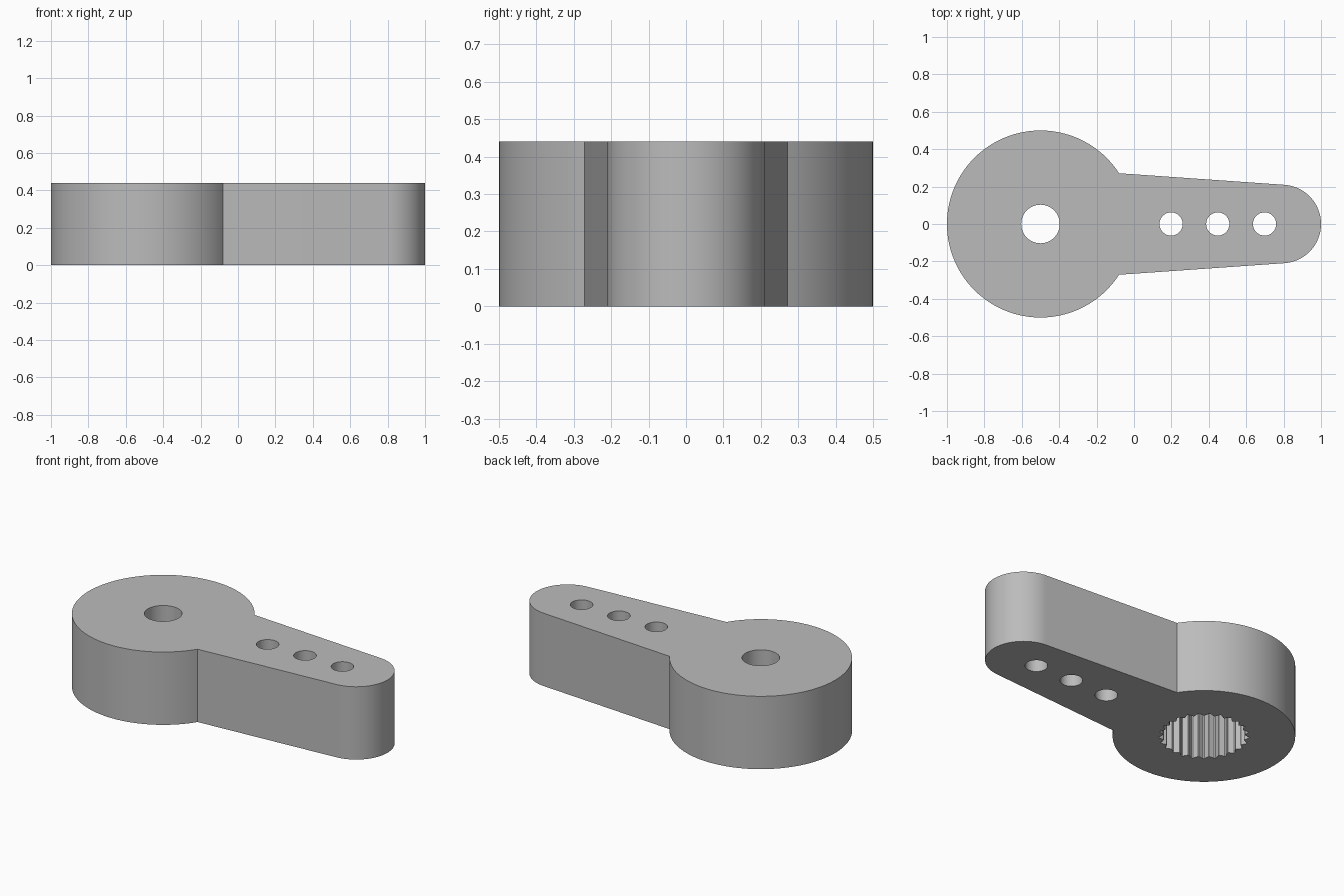
import bpy, bmesh
from math import sin, cos, pi, asin, acos, radians

cube = bpy.data.objects.get("Cube")
if cube:
    bpy.data.objects.remove(cube, do_unlink=True)

HEIGHT = 0.44
HUB_X, HUB_R = -0.5, 0.5
TIP_X, TIP_R = 0.79, 0.21
ARM_ROOT_R = 0.3          # width of the tapered arm at the hub centre
SOCKET_DEPTH = 0.33
TEETH = 25


def arc(cx, r, a0, a1, n):
    return [(cx + r * cos(a0 + (a1 - a0) * i / n), r * sin(a0 + (a1 - a0) * i / n))
            for i in range(n + 1)]


def prism(name, outline, z0, z1):
    """Extrude a closed outline from z0 up to z1."""
    bm = bmesh.new()
    face = bm.faces.new([bm.verts.new((x, y, z0)) for x, y in outline])
    top = bmesh.ops.extrude_face_region(bm, geom=[face])
    verts = [v for v in top["geom"] if isinstance(v, bmesh.types.BMVert)]
    bmesh.ops.translate(bm, verts=verts, vec=(0, 0, z1 - z0))
    bmesh.ops.recalc_face_normals(bm, faces=bm.faces)
    mesh = bpy.data.meshes.new(name)
    bm.to_mesh(mesh)
    bm.free()
    obj = bpy.data.objects.new(name, mesh)
    bpy.context.collection.objects.link(obj)
    return obj


def circle(cx, r, n=64):
    return arc(cx, r, 0, 2 * pi, n)[:-1]


# Lever body: round hub with a tapered, round-ended arm
taper = asin((ARM_ROOT_R - TIP_R) / (TIP_X - HUB_X))
tangent = pi / 2 - taper
notch = tangent - acos(ARM_ROOT_R / HUB_R)
outline = arc(TIP_X, TIP_R, -tangent, tangent, 48)
outline += arc(HUB_X, HUB_R, notch, 2 * pi - notch, 112)
body = prism("lever_arm", outline, 0, HEIGHT)

# Splined socket opening downwards
spline = []
for i in range(TEETH):
    a = 2 * pi * i / TEETH
    for r, off in ((0.224, -0.115), (0.2467, -0.017), (0.2467, 0.017), (0.224, 0.115)):
        spline.append((HUB_X + r * cos(a + off), r * sin(a + off)))
cutters = [prism("socket_cutter", spline, -0.1, SOCKET_DEPTH)]

# Screw hole and the three linkage holes
cutters.append(prism("screw_hole_cutter", circle(HUB_X, 0.103), 0.1, HEIGHT + 0.1))
for x in (0.198, 0.448, 0.698):
    cutters.append(prism("link_hole_cutter", circle(x, 0.062, 48), -0.1, HEIGHT + 0.1))

bpy.ops.object.select_all(action="DESELECT")
bpy.context.view_layer.objects.active = body
body.select_set(True)
for cutter in cutters:
    cutter.hide_render = True
    mod = body.modifiers.new(cutter.name, "BOOLEAN")
    mod.operation = "DIFFERENCE"
    mod.solver = "EXACT"
    mod.object = cutter
    bpy.ops.object.modifier_apply(modifier=mod.name)
    bpy.data.objects.remove(cutter, do_unlink=True)

# Plain grey material
grey = bpy.data.materials.new("plain_grey")
grey.use_nodes = True
colour = (0.5, 0.5, 0.5, 1)
grey.diffuse_color = colour
grey.node_tree.nodes["Principled BSDF"].inputs["Base Color"].default_value = colour
body.data.materials.clear()
body.data.materials.append(grey)

bpy.ops.object.shade_smooth_by_angle(angle=radians(20))
